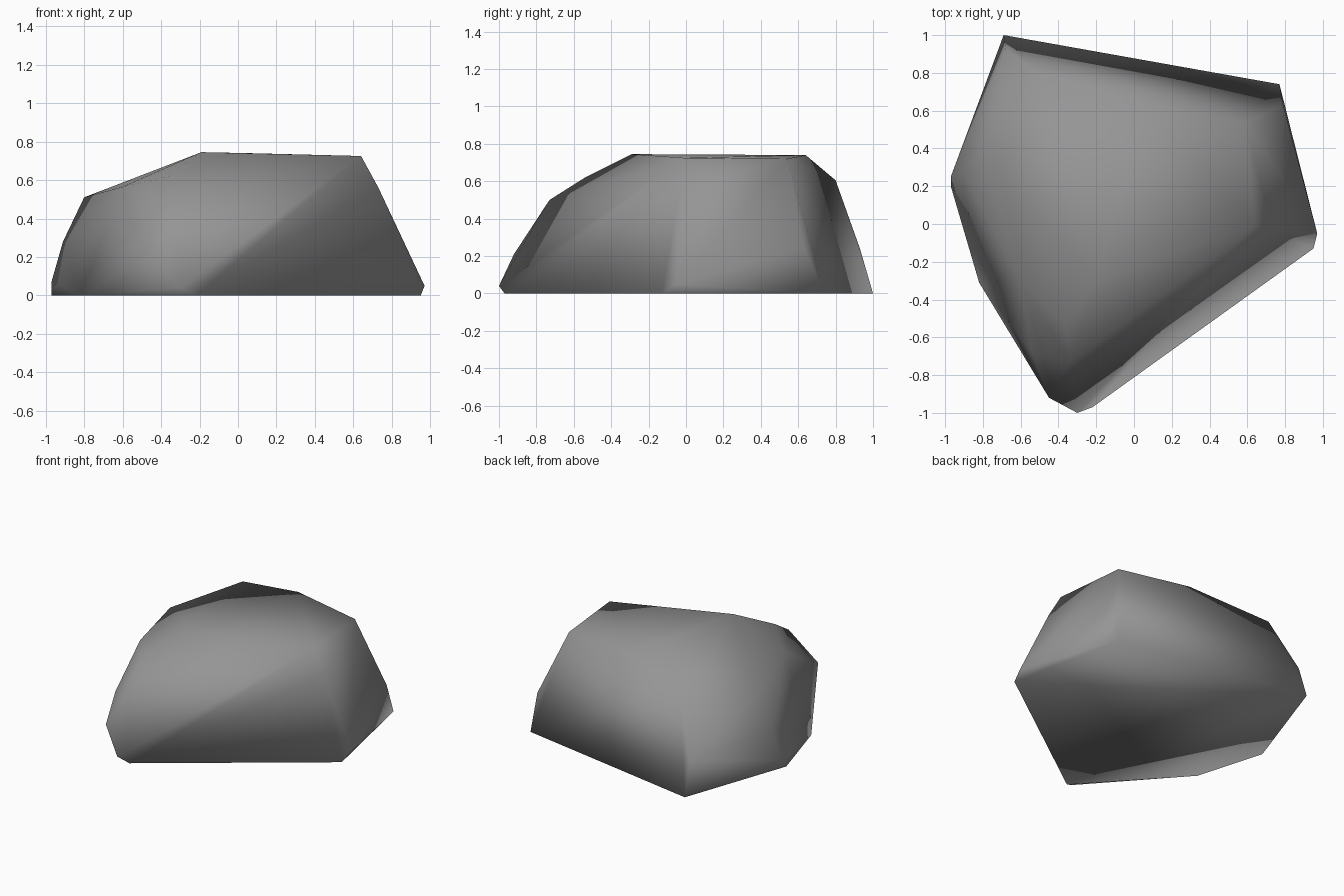
import bpy, bmesh

cube = bpy.data.objects.get("Cube")
if cube:
    bpy.data.objects.remove(cube, do_unlink=True)

# Stone colour
stone = bpy.data.materials.new("stone_grey")
stone.use_nodes = True
colour = (0.30, 0.30, 0.30, 1)
stone.diffuse_color = colour
stone.node_tree.nodes["Principled BSDF"].inputs["Base Color"].default_value = colour

# Footprint on the ground
footprint = [(-.69, 1), (.77, .74), (.95, -.13), (-.22, -.97), (-.82, -.31), (-.97, .2)]
corners = [(x, y, 0) for x, y in footprint]
# Chipped corners just above the ground
corners += [(.97, -.05, .05), (-.30, -1, .04), (-.97, .25, .07)]
# Corners of the flanks
corners += [(-.45, -.92, .21), (.79, .63, .245), (-.68, .93, .24), (-.91, .28, .28),
            (-.54, -.68, .34)]
# Shoulders
corners += [(-.34, -.73, .5), (-.8, .34, .51), (.73, -.03, .56), (-.6, -.3, .565),
            (-.52, .8, .605), (-.36, -.54, .62)]
# Crown
corners += [(-.19, -.29, .745), (.64, -.01, .725), (.59, .54, .72), (.05, .64, .74)]

# Boulder: the shell around all corners
bm = bmesh.new()
for co in corners:
    bm.verts.new(co)
bmesh.ops.convex_hull(bm, input=bm.verts[:])
bmesh.ops.recalc_face_normals(bm, faces=bm.faces[:])
for face in bm.faces:
    face.smooth = True
mesh = bpy.data.meshes.new("boulder")
bm.to_mesh(mesh)
bm.free()
mesh.materials.append(stone)
boulder = bpy.data.objects.new("boulder", mesh)
bpy.context.collection.objects.link(boulder)
